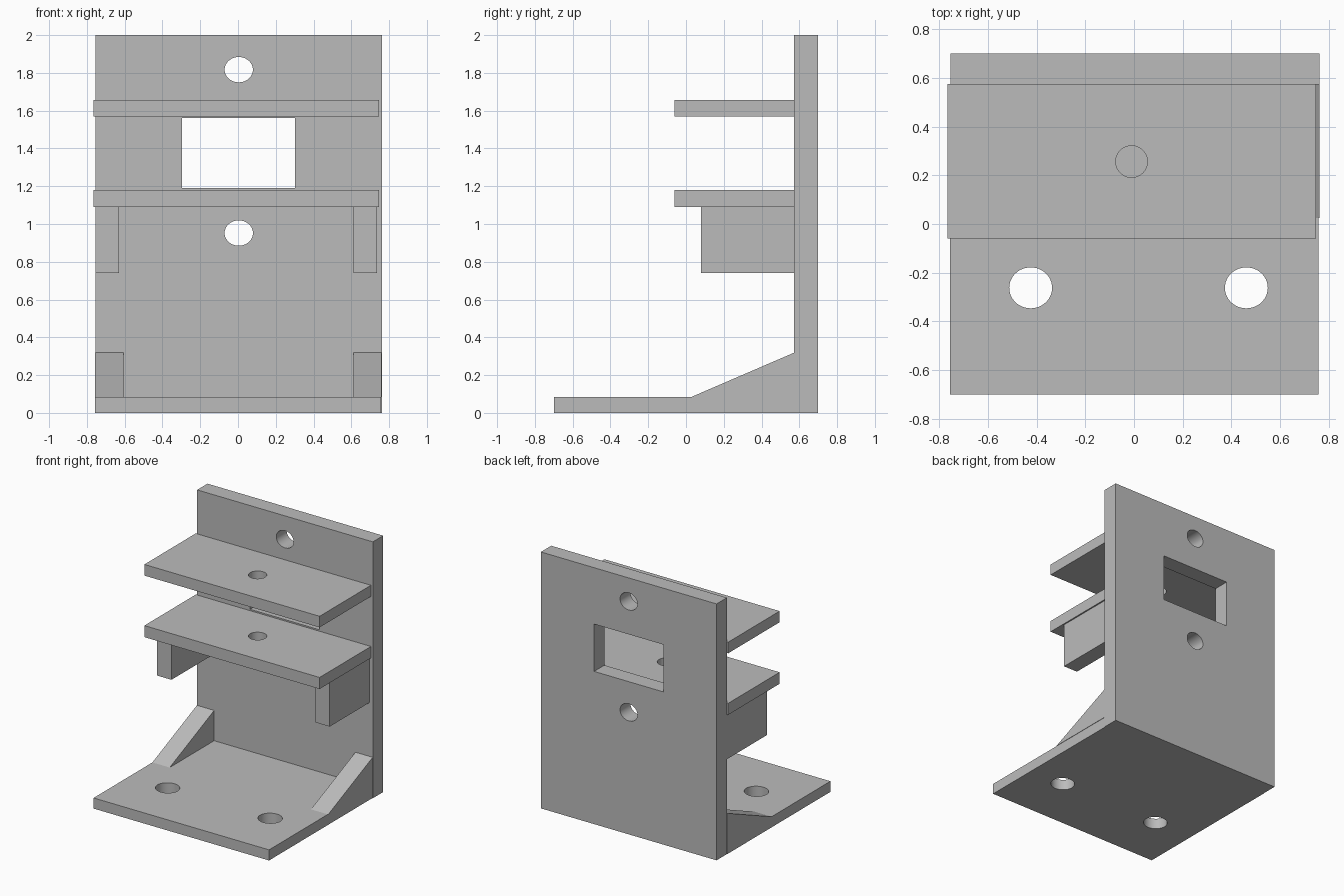
import bpy, bmesh, math
from mathutils import Matrix

old = bpy.data.objects.get("Cube")
if old:
    bpy.data.objects.remove(old, do_unlink=True)

grey = bpy.data.materials.new("plain_grey")
grey.use_nodes = True
grey.diffuse_color = (0.5, 0.5, 0.5, 1)
grey.node_tree.nodes["Principled BSDF"].inputs["Base Color"].default_value = (0.5, 0.5, 0.5, 1)


def finish(name, bm):
    bmesh.ops.recalc_face_normals(bm, faces=bm.faces)
    mesh = bpy.data.meshes.new(name)
    bm.to_mesh(mesh)
    bm.free()
    mesh.materials.append(grey)
    obj = bpy.data.objects.new(name, mesh)
    bpy.context.collection.objects.link(obj)
    return obj


def box(name, x, y, z):
    """Box from (low, high) ranges on each axis."""
    bm = bmesh.new()
    bmesh.ops.create_cube(bm, size=1)
    for v in bm.verts:
        v.co = [r[0] if c < 0 else r[1] for c, r in zip(v.co, (x, y, z))]
    return finish(name, bm)


def cylinder(centre, radii, axis):
    """Oval cutter along y or z."""
    bm = bmesh.new()
    bmesh.ops.create_cone(bm, cap_ends=True, segments=48, radius1=1, radius2=1, depth=0.5)
    bmesh.ops.scale(bm, vec=(*radii, 1), verts=bm.verts)
    turn = Matrix.Rotation(math.pi / 2 if axis == "y" else 0, 4, "X")
    bmesh.ops.transform(bm, matrix=Matrix.Translation(centre) @ turn, verts=bm.verts)
    return finish("cutter", bm)


def cut(obj, cutter):
    """Subtract a cutter, then discard it."""
    cutter.hide_render = True
    mod = obj.modifiers.new("cut", "BOOLEAN")
    mod.operation = "DIFFERENCE"
    mod.solver = "EXACT"
    mod.object = cutter
    bpy.context.view_layer.objects.active = obj
    bpy.ops.object.modifier_apply(modifier=mod.name)
    bpy.data.objects.remove(cutter, do_unlink=True)


def smooth_holes(obj):
    bpy.ops.object.select_all(action="DESELECT")
    obj.select_set(True)
    bpy.context.view_layer.objects.active = obj
    bpy.ops.object.shade_smooth_by_angle(angle=math.radians(30))


# Upright back plate with a window and two bolt holes
back = box("back_plate", (-0.754, 0.762), (0.573, 0.7), (0, 2))
cut(back, box("cutter", (-0.297, 0.303), (0.4, 0.9), (1.191, 1.56)))
for z in (0.952, 1.817):
    cut(back, cylinder((0.004, 0.64, z), (0.075, 0.067), "y"))
smooth_holes(back)

# Base plate with two mounting holes
base = box("base_plate", (-0.756, 0.758), (-0.7, 0.575), (0, 0.083))
for x in (-0.424, 0.461):
    cut(base, cylinder((x, -0.262, 0.04), (0.088, 0.084), "z"))
smooth_holes(base)

# Two shelves, each with a centre hole
for name, z in (("lower_shelf", (1.09, 1.18)), ("upper_shelf", (1.57, 1.657))):
    shelf = box(name, (-0.766, 0.746), (-0.06, 0.575), z)
    cut(shelf, cylinder((-0.01, 0.256, z[0]), (0.065, 0.065), "z"))
    smooth_holes(shelf)

# Blocks under the lower shelf
for side, x in (("right", (-0.754, -0.63)), ("left", (0.612, 0.735))):
    box(side + "_support_block", x, (0.08, 0.575), (0.74, 1.092))

# Sloped corner braces between base and back plate
for side, x in (("right", (-0.756, -0.607)), ("left", (0.612, 0.761))):
    bm = bmesh.new()
    profile = ((0.025, 0.083), (0.575, 0.083), (0.575, 0.32))
    face = bm.faces.new([bm.verts.new((x[0], y, z)) for y, z in profile])
    side_geom = bmesh.ops.extrude_face_region(bm, geom=[face])["geom"]
    moved = [g for g in side_geom if isinstance(g, bmesh.types.BMVert)]
    bmesh.ops.translate(bm, vec=(x[1] - x[0], 0, 0), verts=moved)
    finish(side + "_corner_brace", bm)
